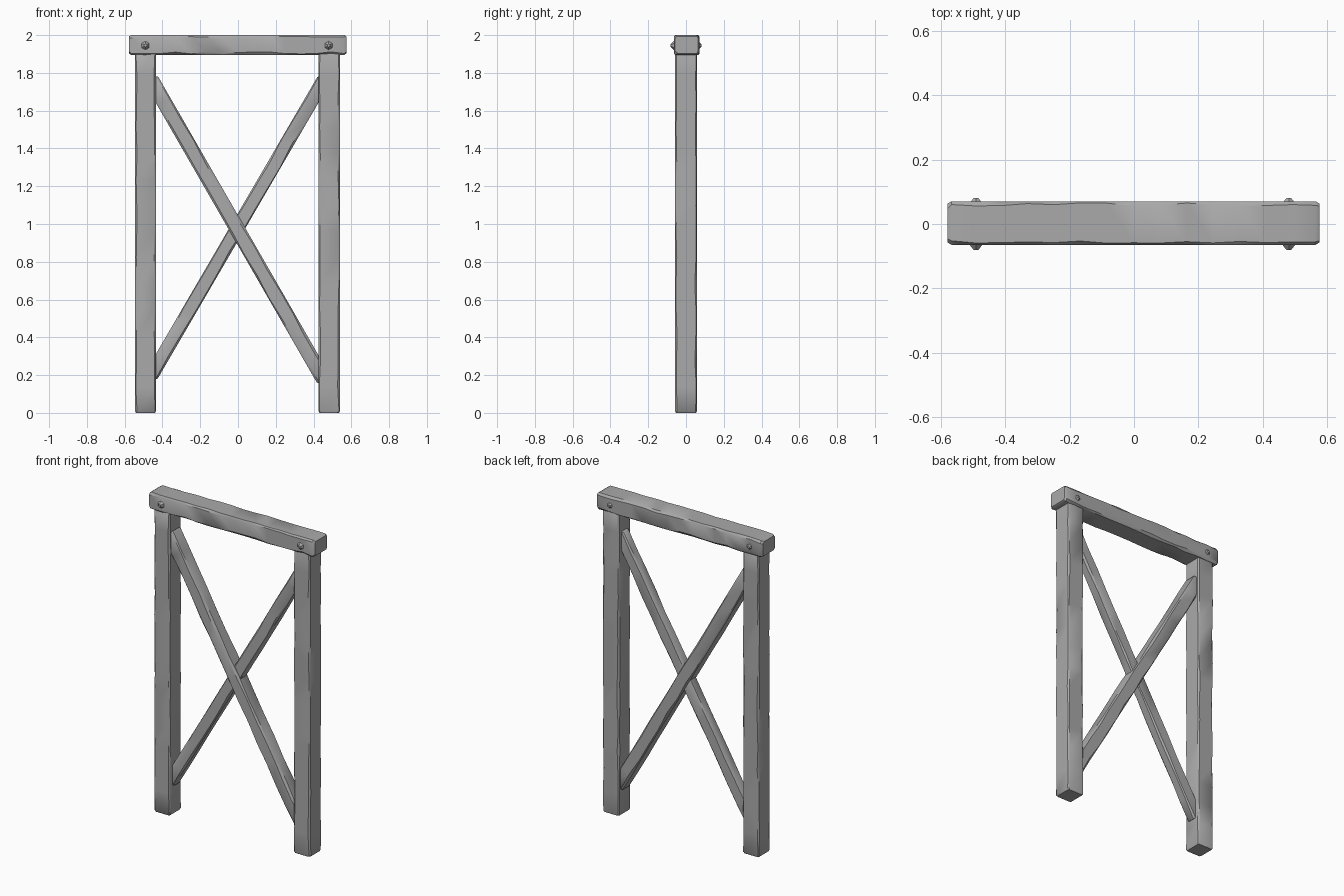
import bpy, bmesh, math, random
from mathutils import Vector, Matrix

random.seed(7)
if "Cube" in bpy.data.objects:
    bpy.data.objects.remove(bpy.data.objects["Cube"], do_unlink=True)

GREY = (0.4, 0.4, 0.4, 1)
mat = bpy.data.materials.new("worn grey timber")
mat.use_nodes = True
mat.diffuse_color = GREY
mat.node_tree.nodes["Principled BSDF"].inputs["Base Color"].default_value = GREY


def finish(bm, name):
    bmesh.ops.recalc_face_normals(bm, faces=bm.faces)
    mesh = bpy.data.meshes.new(name)
    bm.to_mesh(mesh)
    bm.free()
    mesh.materials.append(mat)
    obj = bpy.data.objects.new(name, mesh)
    bpy.context.collection.objects.link(obj)
    bpy.ops.object.select_all(action='DESELECT')
    obj.select_set(True)
    bpy.context.view_layer.objects.active = obj
    bpy.ops.object.shade_smooth_by_angle(angle=math.radians(35))
    return obj


def timber(name, start, end, width, depth, chips, segments=14, cap=0.008):
    """Hewn beam in the XZ plane: rings with unevenly chipped corners."""
    start, end = Vector(start), Vector(end)
    along = (end - start).normalized()
    deep = Vector((0, 1, 0))
    side = deep.cross(along)
    bm = bmesh.new()
    rings = []
    length = (end - start).length
    stations = [0, cap] + [length * i / segments for i in range(1, segments)] + [length - cap, length]
    for i, s in enumerate(stations):
        tip = i in (0, len(stations) - 1)
        inset = cap * 0.6 if tip else 0
        ring = []
        for sx, sy in ((1, 1), (-1, 1), (-1, -1), (1, -1)):
            a, b = width / 2 - inset, depth / 2 - inset
            c1, c2 = random.uniform(0.3, 1) * chips, random.uniform(0.3, 1) * chips
            pair = [(sx * a, sy * (b - c1)), (sx * (a - c2), sy * b)]
            if sx * sy < 0:
                pair.reverse()
            for u, v in pair:
                ring.append(bm.verts.new(start + along * s + side * u + deep * v))
        rings.append(ring)
    for low, high in zip(rings, rings[1:]):
        for j in range(8):
            k = (j + 1) % 8
            bm.faces.new((low[j], low[k], high[k], high[j]))
    bm.faces.new(rings[0])
    bm.faces.new(rings[-1])
    return finish(bm, name)


# Upright posts and the cap beam
timber("right_post", (-0.49, 0, 0), (-0.49, 0, 1.92), 0.11, 0.116, 0.012)
timber("left_post", (0.483, 0, 0), (0.483, 0, 1.92), 0.113, 0.116, 0.012)
timber("top_beam", (-0.578, 0.003, 1.948), (0.575, 0.003, 1.948), 0.104, 0.135, 0.016, cap=0.012)

# Crossed braces, the first slightly thicker than the second
timber("falling_brace", (-0.46, -0.002, 1.765), (0.455, -0.002, 0.175), 0.08, 0.085, 0.014)
timber("rising_brace", (-0.46, 0, 0.195), (0.455, 0, 1.765), 0.074, 0.062, 0.012)

# Faceted peg heads on both faces of the cap beam
for x, label in ((-0.49, "right"), (0.48, "left")):
    for sign, face in ((-1, "front"), (1, "back")):
        bm = bmesh.new()
        turn = Matrix.Rotation(-sign * math.pi / 2, 4, 'X')
        bmesh.ops.create_cone(
            bm, cap_ends=True, segments=6, radius1=0.035, radius2=0.008, depth=0.03,
            matrix=Matrix.Translation((x, sign * 0.066, 1.945)) @ turn)
        finish(bm, f"{label}_{face}_peg")
